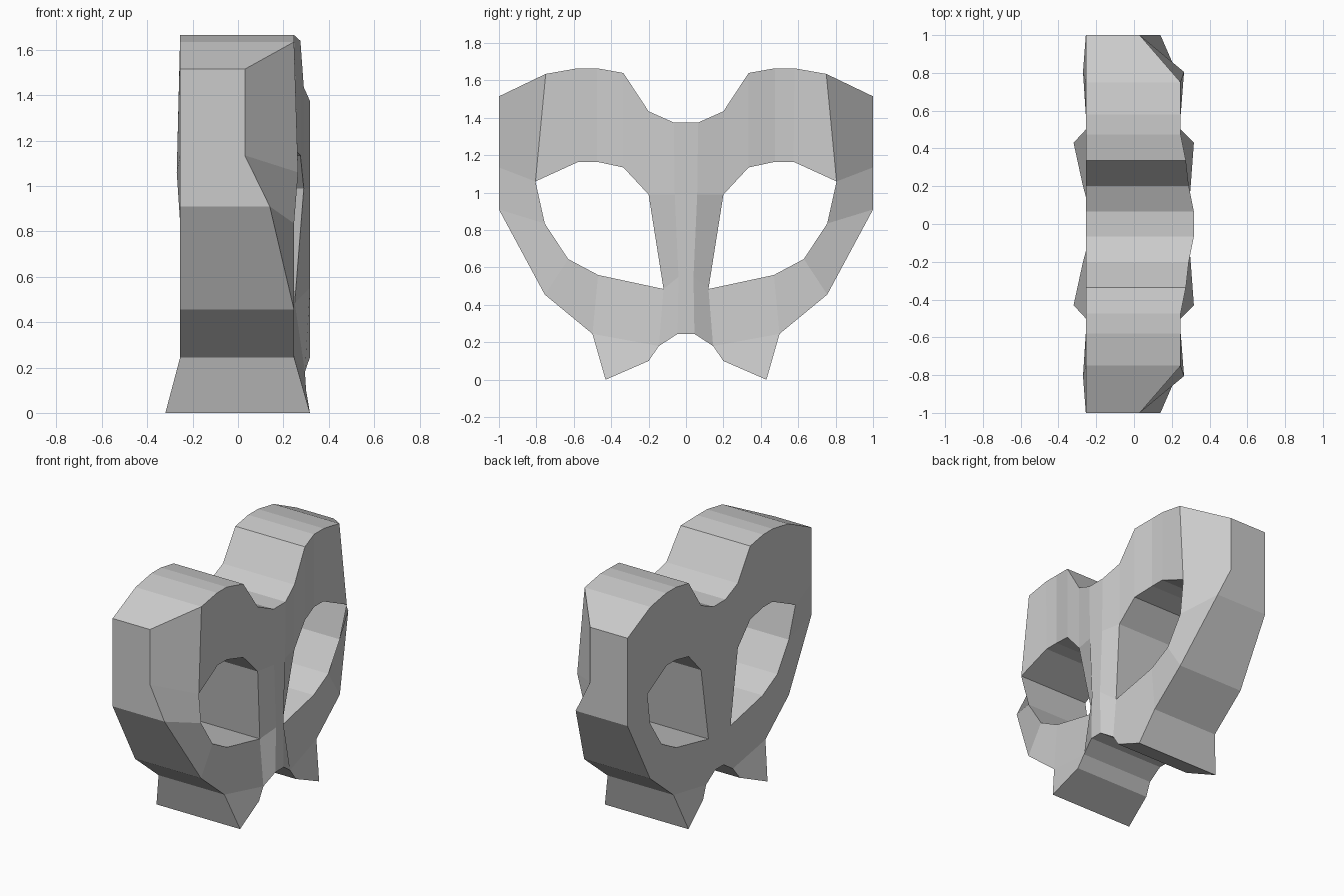
import bpy, bmesh

if "Cube" in bpy.data.objects:
    bpy.data.objects.remove(bpy.data.objects["Cube"])

# Mask plate facing +x. Points are (y, z, front x); y is mirrored.
# Nose ridge, top to bottom
N = [(.065, 1.375, .317), (.06, .99, .317), (.04, .55, .317), (.045, .245, .317)]
# Brow rows: outer rim point, eye-hole rim point
temple = (.805, 1.06, .265)
brow = [(N[0], N[1]),
        ((.2, 1.435, .29), (.2, .99, .29)),
        ((.335, 1.64, .275), (.335, 1.135, .275)),
        ((.475, 1.665, .247), (.475, 1.165, .247)),
        ((.58, 1.665, .247), (.575, 1.165, .247)),
        ((.75, 1.635, .247), temple)]
# Cheek rows, temple round to the nose bottom
side = (1, 1.135, .03)
cheek = [(side, temple),
         ((1, .91, .14), (.755, .835, .247)),
         ((.755, .455, .247), (.63, .645, .247)),
         ((.5, .245, .247), (.47, .56, .247)),
         ((.145, .18, .295), (.12, .485, .25)),
         (N[3], N[2])]
foot_tip, foot_in = (.43, 0, .317), (.2, .1, .3)
# Back surface is flat except at these points
back_x = {temple: -.27, foot_tip: -.32, foot_in: -.27}

# Faces of one half
half = []
for rows in (brow, cheek):
    for (a, b), (c, d) in zip(rows, rows[1:]):
        half.append([a, c, d, b])
half.append([brow[5][0], (1, 1.515, .03), side, temple])       # bevelled temple
half.append([cheek[3][0], foot_tip, foot_in, cheek[4][0]])     # foot
half.append([N[1], brow[1][1], cheek[4][1], N[2]])             # nose flank

# Mirror and join across the nose
sheet = [[(p, s) for p in f] for f in half for s in (1, -1)]
sheet += [[(a, 1), (b, 1), (b, -1), (a, -1)] for a, b in zip(N, N[1:])]

bm = bmesh.new()
cache = {}


def vert(key, front):
    if (key, front) not in cache:
        (y, z, x), s = key
        px = x if front else back_x.get(key[0], -.255)
        cache[key, front] = bm.verts.new((px, y * s, z))
    return cache[key, front]


# Front and back sheets
count = {}
for f in sheet:
    for front in (True, False):
        bm.faces.new([vert(k, front) for k in f])
    for a, b in zip(f, f[1:] + f[:1]):
        count.setdefault(frozenset((a, b)), []).append((a, b))

# Rim walls on outer edge and eye holes
for uses in count.values():
    if len(uses) == 1:
        a, b = uses[0]
        bm.faces.new([vert(a, True), vert(b, True), vert(b, False), vert(a, False)])

bmesh.ops.recalc_face_normals(bm, faces=bm.faces)
mesh = bpy.data.meshes.new("mask_plate")
bm.to_mesh(mesh)
bm.free()
bpy.context.collection.objects.link(bpy.data.objects.new("mask_plate", mesh))
